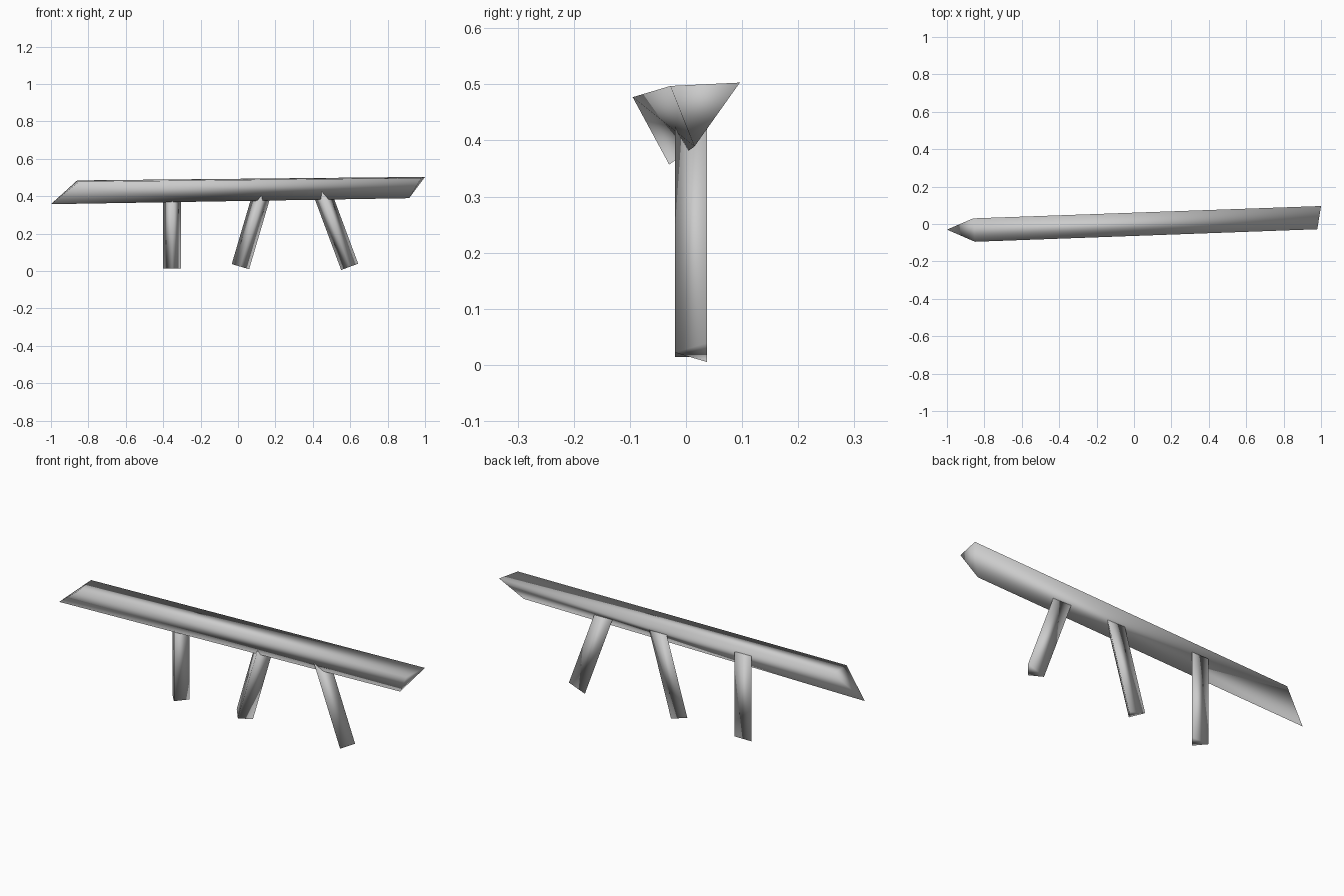
import bpy
from mathutils import Vector

cube = bpy.data.objects.get("Cube")
if cube:
    bpy.data.objects.remove(cube, do_unlink=True)

grey = bpy.data.materials.new("plain grey")
grey.use_nodes = True
colour = (0.6, 0.6, 0.6, 1)
grey.diffuse_color = colour
grey.node_tree.nodes["Principled BSDF"].inputs["Base Color"].default_value = colour


def prism(name, start, end):
    """Smooth shaded three-sided bar between two triangles, capped at both ends."""
    sides = [(i, (i + 1) % 3, (i + 1) % 3 + 3, i + 3) for i in range(3)]
    mesh = bpy.data.meshes.new(name)
    mesh.from_pydata(start + end, [], sides + [(2, 1, 0), (3, 4, 5)])
    mesh.materials.append(grey)
    for face in mesh.polygons:
        face.use_smooth = True
    obj = bpy.data.objects.new(name, mesh)
    bpy.context.collection.objects.link(obj)


def leg(name, foot, top, width=0.097, front=-0.02, back=0.037):
    """Bar with its ridge to the front, cut square to its axis."""
    foot, top = (Vector((x, 0, z)) for x, z in (foot, top))
    axis = (top - foot).normalized()
    across = Vector((axis.z, 0, -axis.x)) * width / 2
    profile = [Vector((0, front, 0)),
               across + Vector((0, back, 0)),
               -across + Vector((0, back, 0))]
    prism(name, [foot + p for p in profile], [top + p for p in profile])


# Long beam with slanted ends: bottom edge, back top edge, front top edge
prism("beam",
      [(-1.0, -0.03, 0.357), (-0.86, 0.03, 0.484), (-0.85, -0.095, 0.477)],
      [(0.915, 0.015, 0.389), (1.0, 0.096, 0.503), (0.98, -0.028, 0.497)])

# Three supports, running up into the beam
leg("right_leg", (-0.352, 0.014), (-0.352, 0.45))
leg("middle_leg", (0.013, 0.023), (0.139, 0.45))
leg("left_leg", (0.597, 0.022), (0.435, 0.458))

# Consistent outward faces
import bmesh
for obj in bpy.context.collection.objects:
    if obj.type == "MESH" and grey.name in obj.data.materials:
        bm = bmesh.new()
        bm.from_mesh(obj.data)
        bmesh.ops.recalc_face_normals(bm, faces=bm.faces)
        bm.to_mesh(obj.data)
        bm.free()
